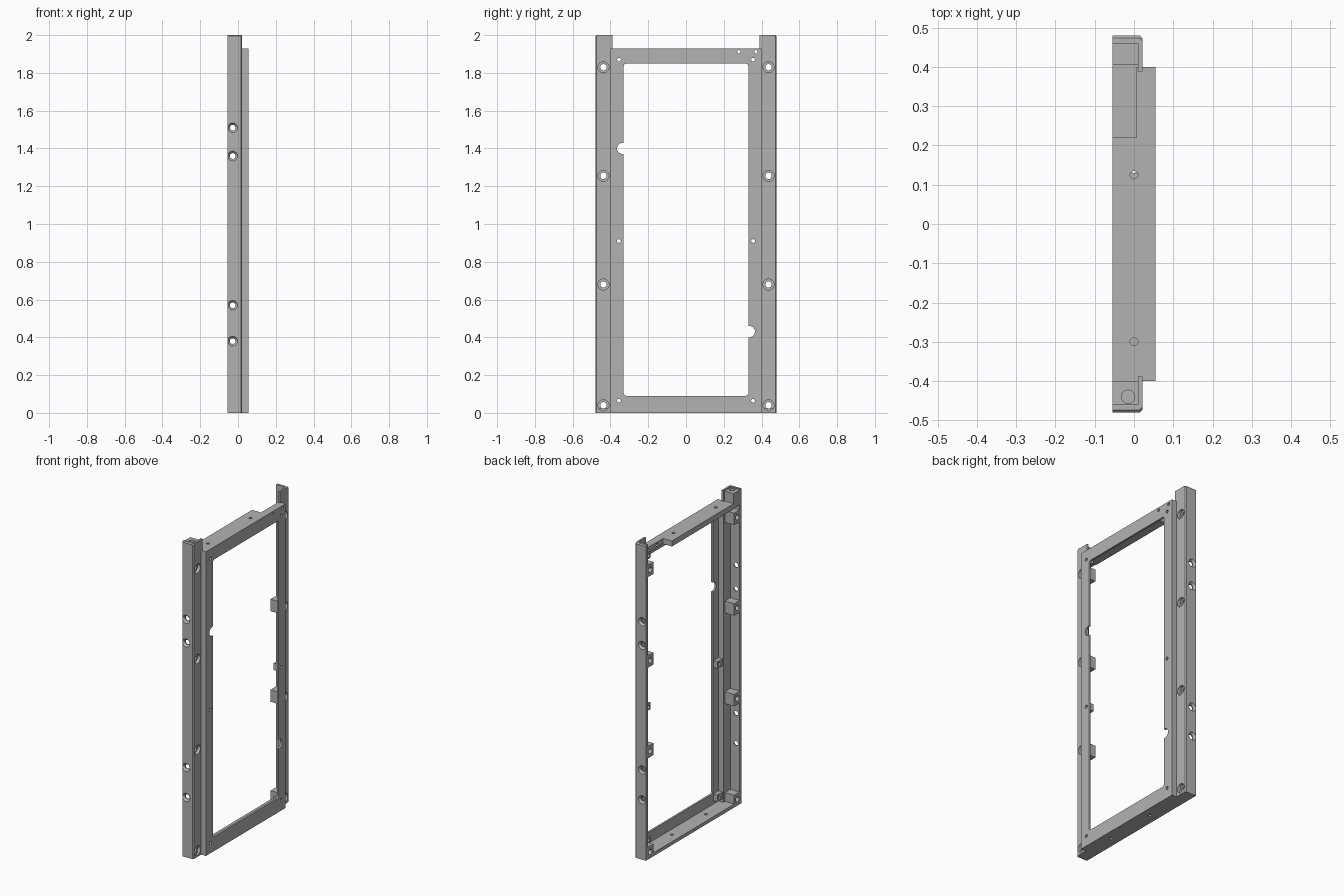
import bpy
import bmesh
from mathutils import Matrix, Vector

cube = bpy.data.objects.get("Cube")
if cube:
    bpy.data.objects.remove(cube, do_unlink=True)

GREY = (0.45, 0.45, 0.45, 1)
mat = bpy.data.materials.new("satin grey")
mat.use_nodes = True
mat.diffuse_color = GREY
mat.node_tree.nodes["Principled BSDF"].inputs["Base Color"].default_value = GREY

BACK, FLANGE, FACE = -0.055, 0.022, 0.055      # main depths along x
HALF, STEP, TOP = 0.48, 0.40, 1.93             # half width, rail step, panel top
SKIN, WALL = 0.012, 0.02                       # sheet and wall thickness
SCREW_Z = (0.04, 0.68, 1.255, 1.83)
SIDE_Z = (0.38, 0.57, 1.36, 1.51)


def make(name, bm):
    bmesh.ops.recalc_face_normals(bm, faces=bm.faces)
    mesh = bpy.data.meshes.new(name)
    bm.to_mesh(mesh)
    bm.free()
    mesh.materials.append(mat)
    ob = bpy.data.objects.new(name, mesh)
    bpy.context.collection.objects.link(ob)
    return ob


def add_box(bm, x, y, z):
    lo = Vector((min(x), min(y), min(z)))
    hi = Vector((max(x), max(y), max(z)))
    m = Matrix.Translation((lo + hi) / 2) @ Matrix.Diagonal((*(hi - lo), 1))
    return bmesh.ops.create_cube(bm, size=1, matrix=m)["verts"]


def box(name, x, y, z):
    bm = bmesh.new()
    add_box(bm, x, y, z)
    return make(name, bm)


def add_cyl(bm, centre, r, depth, axis, r2=None):
    turn = Vector((0, 0, 1)).rotation_difference(Vector(axis)).to_matrix().to_4x4()
    bmesh.ops.create_cone(bm, cap_ends=True, segments=24, radius1=r,
                          radius2=r if r2 is None else r2, depth=depth,
                          matrix=Matrix.Translation(centre) @ turn)


def prism(name, outline, z0, z1):
    bm = bmesh.new()
    face = bm.faces.new([bm.verts.new((x, y, z0)) for x, y in outline])
    ext = bmesh.ops.extrude_face_region(bm, geom=[face])["geom"]
    bmesh.ops.translate(bm, vec=(0, 0, z1 - z0),
                        verts=[v for v in ext if isinstance(v, bmesh.types.BMVert)])
    return make(name, bm)


def cut(ob, cutters):
    for c in cutters:
        mod = ob.modifiers.new(c.name, "BOOLEAN")
        mod.operation, mod.solver, mod.object = "DIFFERENCE", "EXACT", c
    bpy.context.view_layer.update()
    baked = ob.evaluated_get(bpy.context.evaluated_depsgraph_get())
    mesh = bpy.data.meshes.new_from_object(baked)
    ob.modifiers.clear()
    ob.data = mesh


# Cutters: through bores and their recesses
bores, recesses, pins = bmesh.new(), bmesh.new(), bmesh.new()
for s in (-1, 1):
    for z in SCREW_Z:
        add_cyl(bores, (0, s * 0.437, z), 0.017, 0.3, (1, 0, 0))
        add_cyl(recesses, (FLANGE, s * 0.437, z), 0.029, 0.04, (1, 0, 0))
    for z in SIDE_Z:
        add_cyl(bores, (-0.028, s * 0.47, z), 0.015, 0.08, (0, 1, 0))
        add_cyl(recesses, (-0.028, s * HALF, z), 0.015, 0.024, (0, s, 0), 0.037)
    for z in (0.065, 0.91, 1.87):
        add_cyl(pins, (0.03, s * 0.355, z), 0.01, 0.12, (1, 0, 0))
for y in (0.28, 0.37):
    add_cyl(pins, (0.03, y, 1.912), 0.009, 0.12, (1, 0, 0))
for y, z in ((0.125, TOP), (-0.3, TOP), (0.14, 0), (-0.2, 0)):
    add_cyl(pins, (0, y, z), 0.01, 0.1, (0, 0, 1))
add_cyl(bores, (-0.015, -0.44, 2), 0.017, 0.1, (0, 0, 1))

# Window opening with rounded corners, and two half-round notches
window, notches = bmesh.new(), bmesh.new()
add_box(window, (0, 0.1), (-0.33, 0.33), (0.09, 1.85))
along_x = [e for e in window.edges if abs(e.verts[0].co.x - e.verts[1].co.x) > 0.01]
bmesh.ops.bevel(window, geom=along_x, offset=0.015, segments=4, profile=0.5, affect="EDGES")
for y, z in ((-0.335, 1.4), (0.335, 0.43)):
    add_cyl(notches, (0.05, y, z), 0.03, 0.1, (1, 0, 0))

bore_cut, recess_cut, pin_cut, window_cut, notch_cut = [
    make(n, b) for n, b in (("bore_cutter", bores), ("recess_cutter", recesses),
                            ("pin_cutter", pins), ("window_cutter", window),
                            ("notch_cutter", notches))]
cutters = [bore_cut, recess_cut, pin_cut, window_cut, notch_cut]
for c in cutters:
    c.hide_render = True

# Face panel
panel = box("face_panel", (FACE - SKIN, FACE), (-STEP, STEP), (0, TOP))
cut(panel, [window_cut, notch_cut, pin_cut])

# Side rails with their step walls, screw blocks and pin posts
inner = FLANGE - SKIN
for s, side in ((-1, "front"), (1, "back")):
    outline = [(BACK, HALF), (FLANGE - 0.007, HALF), (FLANGE, HALF - 0.007),
               (FLANGE, STEP - SKIN), (inner, STEP - SKIN),
               (inner, HALF - WALL), (BACK, HALF - WALL)]
    rail = prism(side + "_rail", [(x, s * y) for x, y in outline], 0, 2)
    bm = bmesh.new()
    bm.from_mesh(rail.data)
    rim = [e for e in bm.edges if all(v.co.z > 1.99 for v in e.verts)
           and all(abs(v.co.y) > HALF - 0.01 for v in e.verts)]
    bmesh.ops.bevel(bm, geom=rim, offset=0.006, segments=1, affect="EDGES")
    bm.to_mesh(rail.data)
    bm.free()
    cut(rail, [bore_cut, recess_cut])
    box(side + "_step_wall", (inner, FACE - SKIN), (s * (STEP - SKIN), s * STEP), (0, TOP))

    for i, z in enumerate(SCREW_Z):
        base = max(z - 0.038, 0.0)
        block = box(f"{side}_screw_block_{i + 1}", (BACK, inner),
                    (s * 0.405, s * (HALF - WALL)), (base, z + 0.038))
        cut(block, [bore_cut, recess_cut])
    for i, z in enumerate((0.065, 0.91, 1.87)):
        post = box(f"{side}_pin_post_{i + 1}", (0.015, FACE - SKIN),
                   (s * 0.337, s * (STEP - SKIN)), (z - 0.022, z + 0.022))
        cut(post, [pin_cut])

# Solid cap closing the front rail
cap = box("rail_cap", (BACK, inner), (-HALF + WALL, -STEP), (1.9, 1.994))
cut(cap, [bore_cut])

# Top shelf, with one corner cut away
top = prism("top_shelf", [(BACK, -STEP), (FACE - SKIN, -STEP), (FACE - SKIN, STEP),
                          (0.007, STEP), (0.007, 0.22), (BACK, 0.22)], TOP - 0.035, TOP)
cut(top, [pin_cut])

# Bottom shelf, running out under both rails
edge, lip = HALF - WALL, STEP - SKIN
bottom = prism("bottom_shelf", [(BACK, -edge), (inner, -edge), (inner, -lip),
                                (FACE - SKIN, -lip), (FACE - SKIN, lip), (inner, lip),
                                (inner, edge), (BACK, edge)], 0, 0.022)
cut(bottom, [pin_cut, bore_cut])

for c in cutters:
    bpy.data.objects.remove(c, do_unlink=True)
